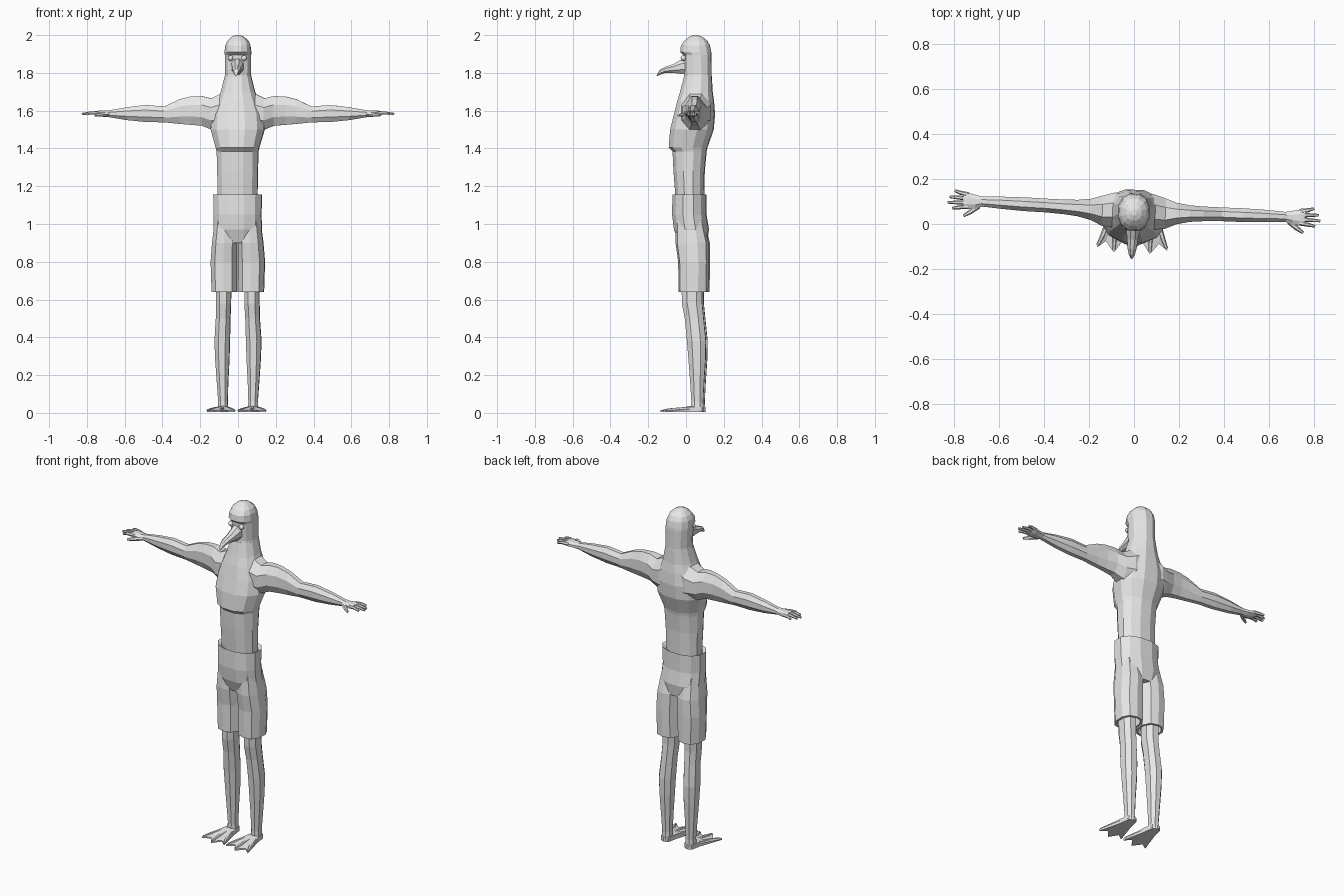
import bpy, bmesh, math
from mathutils import Matrix, Vector

grey = bpy.data.materials.new("light grey")
grey.diffuse_color = (0.8, 0.8, 0.8, 1)

# The whole figure is turned slightly about its vertical axis
TURN = (Matrix.Translation((0, 0.06, 0)) @ Matrix.Rotation(-0.05, 4, 'Z')
        @ Matrix.Translation((0, -0.06, 0)))


def finish(name, bm, smooth=False):
    bmesh.ops.recalc_face_normals(bm, faces=bm.faces)
    bm.transform(TURN)
    mesh = bpy.data.meshes.new(name)
    bm.to_mesh(mesh)
    bm.free()
    mesh.materials.append(grey)
    for p in mesh.polygons:
        p.use_smooth = smooth
    ob = bpy.data.objects.new(name, mesh)
    bpy.context.collection.objects.link(ob)
    return ob


def loft(name, rings, mirror=1, smooth=False):
    """Skin a list of equally sized point rings and cap both ends."""
    bm = bmesh.new()
    vs = [[bm.verts.new((p[0] * mirror, p[1], p[2])) for p in r] for r in rings]
    n = len(vs[0])
    for a, b in zip(vs, vs[1:]):
        for i in range(n):
            j = (i + 1) % n
            bm.faces.new((a[i], a[j], b[j], b[i]))
    bm.faces.new(vs[0])
    bm.faces.new(vs[-1])
    return finish(name, bm, smooth)


def oval(n, power):
    for i in range(n):
        t = 2 * math.pi * (i + 0.5) / n
        c, s = math.cos(t), math.sin(t)
        k = 1 / math.cos(math.pi / n)
        yield (max(-1, min(1, k * math.copysign(abs(c) ** power, c))),
               max(-1, min(1, k * math.copysign(abs(s) ** power, s))))


def ring_z(z, x0, x1, y0, y1, n=12, power=0.9):
    return [((x0 + x1) / 2 + (x1 - x0) / 2 * c, (y0 + y1) / 2 + (y1 - y0) / 2 * s, z)
            for c, s in oval(n, power)]


def ring_x(x, z0, z1, y0, y1, n=8):
    return [(x, (y0 + y1) / 2 + (y1 - y0) / 2 * c, (z0 + z1) / 2 + (z1 - z0) / 2 * s)
            for c, s in oval(n, 1)]


def tube(name, path, mirror, n=6):
    """Tapered tube through (x, y, z, radius) stations."""
    rings = []
    for i, p in enumerate(path):
        a, b = path[max(i - 1, 0)], path[min(i + 1, len(path) - 1)]
        d = (Vector(b[:3]) - Vector(a[:3])).normalized()
        u = d.cross(Vector((0, 0, 1))).normalized()
        v = u.cross(d)
        rings.append([Vector(p[:3]) + p[3] * (u * math.cos(2 * math.pi * k / n)
                      + v * math.sin(2 * math.pi * k / n)) for k in range(n)])
    return loft(name, rings, mirror)


# Torso with chest ledge, running up into the neck: z, half width, front, back
torso = [(1.10, .10, -.05, .09), (1.15, .105, -.055, .095), (1.28, .107, -.065, .098),
         (1.385, .11, -.07, .108), (1.405, .115, -.09, .112), (1.50, .142, -.082, .145),
         (1.58, .135, -.062, .152), (1.65, .11, -.045, .147), (1.70, .09, -.03, .14),
         (1.78, .07, -.01, .136)]
loft("torso", [ring_z(z, -w, w, f, b) for z, w, f, b in torso])

# Head with a brow step over the face
head = [(1.76, .074, -.012, .137), (1.79, .068, -.008, .135), (1.895, .069, -.012, .134),
        (1.91, .07, -.03, .133), (1.945, .066, -.026, .126), (1.97, .055, -.008, .112),
        (1.99, .034, .015, .088), (2.0, .012, .038, .064)]
loft("head", [ring_z(z, -w, w, f, b) for z, w, f, b in head])

# Hooked beak: y, half width, bottom, top
beak = [(.01, .034, 1.79, 1.88), (-.025, .03, 1.795, 1.87), (-.07, .024, 1.80, 1.845),
        (-.11, .02, 1.80, 1.832), (-.138, .013, 1.79, 1.818), (-.155, .003, 1.782, 1.788)]
loft("beak", [[(w * c, y, (a + b) / 2 + (b - a) / 2 * s) for c, s in oval(8, 1)]
              for y, w, a, b in beak])

# Shorts: hips, z, half width, front, back
hips = [(1.13, .10, -.05, .09), (1.145, .108, -.055, .095), (1.155, .128, -.07, .107),
        (1.05, .126, -.072, .107), (.97, .127, -.062, .12), (.90, .10, -.035, .11)]
loft("shorts_hips", [ring_z(z, -w, w, f, b) for z, w, f, b in hips])

for m, side in ((1, "right"), (-1, "left")):
    # Shorts leg with a hollow hem: z, inner x, outer x, front, back
    cuff = [(1.02, .01, .12, -.05, .095), (.90, .002, .135, -.052, .123),
            (.80, .003, .143, -.038, .124), (.64, .004, .138, -.036, .121),
            (.64, .016, .126, -.024, .109), (.69, .02, .122, -.02, .105)]
    loft("shorts_leg_" + side, [ring_z(*r, n=10) for r in cuff], m)

    # Lower leg with knee and calf
    leg = [(.72, .035, .115, -.02, .09), (.58, .036, .115, -.017, .09),
           (.50, .04, .116, -.002, .098), (.38, .043, .124, .01, .11),
           (.28, .046, .12, .018, .108), (.16, .052, .112, .027, .1),
           (.06, .055, .105, .033, .095), (.01, .052, .108, .03, .098)]
    loft("leg_" + side, [ring_z(*r, n=8) for r in leg], m)

    # Webbed foot: scalloped fan raised along the toes
    outline = [(.08, .10, .03), (.055, .09, .03), (.045, .03, .032), (.008, -.11, .014),
               (.045, -.08, .012), (.08, -.13, .014), (.118, -.082, .012),
               (.157, -.112, .014), (.115, .03, .032), (.105, .09, .03)]
    bm = bmesh.new()
    top = [bm.verts.new((x * m, y, z)) for x, y, z in outline]
    low = [bm.verts.new((x * m, y, .004)) for x, y, z in outline]
    ct, cb = bm.verts.new((.08 * m, .03, .036)), bm.verts.new((.08 * m, .03, .004))
    for i in range(len(top)):
        j = (i + 1) % len(top)
        bm.faces.new((top[i], top[j], ct))
        bm.faces.new((low[j], low[i], cb))
        bm.faces.new((top[i], low[i], low[j], top[j]))
    finish("foot_web_" + side, bm)
    for k, (x, y) in enumerate(((.012, -.10), (.08, -.12), (.153, -.102))):
        tube(f"toe_{k + 1}_{side}", [(.08 + (x - .08) * .35, .02, .02, .014),
             (.08 + (x - .08) * .75, y * .6, .016, .011), (x, y, .012, .007)], m)

    # Arm from the neck muscle to the wrist: x, bottom, top, front, back
    arm = [(.03, 1.50, 1.74, .01, .13), (.09, 1.49, 1.69, -.02, .135),
           (.14, 1.50, 1.665, -.015, .12), (.19, 1.52, 1.677, .008, .103),
           (.25, 1.525, 1.675, .022, .095), (.31, 1.53, 1.66, .028, .093),
           (.39, 1.538, 1.622, .032, .093), (.49, 1.54, 1.63, .033, .094),
           (.59, 1.55, 1.618, .038, .092), (.68, 1.565, 1.602, .044, .087)]
    loft("arm_" + side, [ring_x(*r) for r in arm], m)

    # Hand
    palm = [(.67, 1.566, 1.602, .045, .087), (.705, 1.567, 1.6, .032, .094),
            (.74, 1.57, 1.6, .03, .102), (.76, 1.576, 1.597, .032, .1)]
    loft("palm_" + side, [ring_x(*r) for r in palm], m)
    for k, (y0, x1, y1) in enumerate(((.093, .798, .108), (.076, .82, .08),
                                      (.058, .828, .055), (.041, .806, .03))):
        tube(f"finger_{k + 1}_{side}", [(.735, y0, 1.587, .011),
             (.775, (y0 + y1) / 2, 1.589, .009), (x1, y1, 1.583, .006)], m)
    tube("thumb_" + side, [(.69, .045, 1.582, .012), (.725, .018, 1.578, .011),
                           (.755, -.002, 1.574, .006)], m)

    # Eye
    bm = bmesh.new()
    bmesh.ops.create_icosphere(bm, subdivisions=2, radius=.015,
                               matrix=Matrix.Translation((.036 * m, -.012, 1.878)))
    finish("eye_" + side, bm, True)
